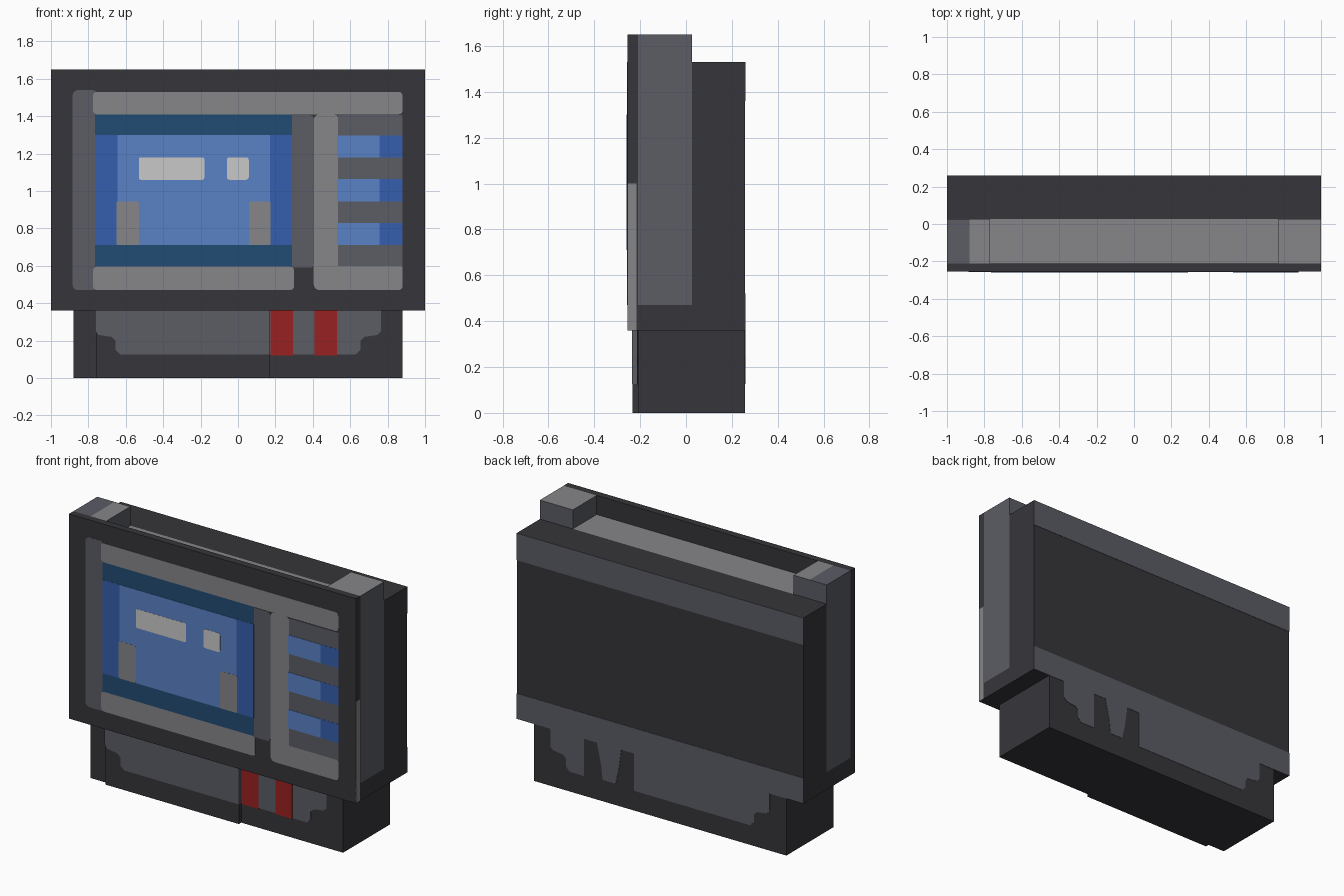
import bpy, bmesh, math

cube = bpy.data.objects.get("Cube")
if cube:
    bpy.data.objects.remove(cube, do_unlink=True)


def material(name, hex_code):
    def lin(i):
        c = int(hex_code[i:i + 2], 16) / 255
        return c / 12.92 if c < 0.04 else ((c + 0.055) / 1.055) ** 2.4
    rgba = (lin(0), lin(2), lin(4), 1)
    m = bpy.data.materials.new(name)
    m.use_nodes = True
    m.diffuse_color = rgba
    m.node_tree.nodes["Principled BSDF"].inputs["Base Color"].default_value = rgba
    return m


charcoal = material("charcoal", "36353a")
slate = material("slate", "5b5d65")
grey = material("grey", "868588")
white = material("off_white", "c9c9c9")
light_blue = material("light_blue", "5a82c6")
blue = material("blue", "355fae")
navy = material("navy", "224c73")
red = material("red", "982121")


def prism(name, outline, y0, y1, mat, top=None):
    """Extrude an x-z outline from y0 to y1; upward faces may take their own colour."""
    bm = bmesh.new()
    face = bm.faces.new([bm.verts.new((x, y0, z)) for x, z in outline])
    new = bmesh.ops.extrude_face_region(bm, geom=[face])["geom"]
    for v in new:
        if isinstance(v, bmesh.types.BMVert):
            v.co.y = y1
    bmesh.ops.recalc_face_normals(bm, faces=bm.faces)
    if top:
        for f in bm.faces:
            f.material_index = int(f.normal.z > 0.9)
    me = bpy.data.meshes.new(name)
    bm.to_mesh(me)
    bm.free()
    me.materials.append(mat)
    if top:
        me.materials.append(top)
    ob = bpy.data.objects.new(name, me)
    bpy.context.collection.objects.link(ob)
    return ob


def rect(x0, x1, z0, z1, r=0):
    """Rectangle outline with optional rounded corners."""
    if not r:
        return [(x0, z0), (x1, z0), (x1, z1), (x0, z1)]
    pts = []
    centres = [(x1 - r, z1 - r), (x0 + r, z1 - r), (x0 + r, z0 + r), (x1 - r, z0 + r)]
    for k, (cx, cz) in enumerate(centres):
        for s in range(4):
            a = math.pi / 2 * (k + s / 3)
            pts.append((cx + r * math.cos(a), cz + r * math.sin(a)))
    return pts


MID, SEAM, BACK = -0.21, 0.027, 0.257
FRONT = -0.255

# Main shell
prism("front_slab", rect(-1, 1, 0.36, 1.65), FRONT, MID, charcoal)
prism("back_shell", rect(-1, 1, 0.36, 1.53), SEAM, BACK, charcoal)
prism("lower_shell", rect(-1, 1, 0.36, 0.47), MID, SEAM, charcoal)
prism("middle_shell", rect(-1, 1, 0.47, 1.53), MID, SEAM, slate, grey)
prism("right_post_outer", rect(-1, -0.88, 1.53, 1.65), MID, SEAM, slate)
prism("right_post_inner", rect(-0.88, -0.77, 1.53, 1.65), MID, SEAM, slate, grey)
prism("left_post", rect(0.77, 1, 1.53, 1.65), MID, SEAM, slate, grey)
prism("slab_left_edge", rect(0.999, 1.001, 0.36, 1.0), FRONT, MID - 0.005, grey)

# Connector neck
prism("neck", rect(-0.88, 0.88, 0, 0.37), MID, BACK, charcoal)
prism("neck_plate", rect(-0.76, 0.17, 0, 0.36), -0.234, MID, charcoal)


def stepped_end(side, inner):
    """Stepped lower corner of the neck panel, closed at x = inner."""
    steps = [(0.765, 0.36), (0.765, 0.25), (0.745, 0.23), (0.675, 0.22),
             (0.655, 0.2), (0.655, 0.15), (0.63, 0.125)]
    return [(side * x, z) for x, z in steps] + [(inner, 0.125), (inner, 0.36)]


prism("neck_panel_right", stepped_end(-1, 0.171), -0.236, MID, slate)
prism("neck_panel_left", stepped_end(1, 0.17), MID - 0.002, MID, slate)
for i, x in enumerate((0.175, 0.41)):
    prism(f"red_stripe_{i}", rect(x, x + 0.118, 0.12, 0.36), MID - 0.004, MID, red)

# Back panels
rear = BACK + 0.002
prism("back_top_band", rect(-1, 1, 1.36, 1.53), BACK, rear, slate)
prism("back_bottom_band", rect(-1, 1, 0.36, 0.52), BACK, rear, slate)
prism("back_neck_panel", stepped_end(-1, 0.18), BACK, rear, slate)
prism("back_neck_end", stepped_end(1, 0.53), BACK, rear, slate)
prism("back_neck_lobe", [(0.27, 0.36), (0.29, 0.22), (0.31, 0.135), (0.4, 0.135),
                         (0.41, 0.22), (0.44, 0.36)], BACK, rear, slate)

# Front relief: (name, colour, layer, corner radius, rectangle)
relief = [
    ("side_column", slate, 1, 0.03, (-0.885, -0.75, 0.47, 1.54)),
    ("top_bar", grey, 2, 0.02, (-0.775, 0.88, 1.41, 1.53)),
    ("bottom_bar", grey, 2, 0.02, (-0.775, 0.3, 0.47, 0.595)),
    ("centre_column", slate, 1, 0.02, (0.27, 0.405, 0.59, 1.405)),
    ("divider_column", grey, 1, 0.03, (0.405, 0.54, 0.47, 1.41)),
    ("corner_bar", grey, 1, 0.02, (0.42, 0.88, 0.47, 0.61)),
    ("screen_frame", navy, 2, 0, (-0.765, 0.29, 0.59, 1.415)),
    ("screen_sides", blue, 3, 0, (-0.765, 0.29, 0.71, 1.3)),
    ("screen", light_blue, 4, 0, (-0.645, 0.17, 0.71, 1.3)),
    ("wide_mark", white, 5, 0.01, (-0.53, -0.18, 1.06, 1.18)),
    ("small_mark", white, 5, 0.015, (-0.06, 0.058, 1.06, 1.18)),
    ("right_block", grey, 5, 0.01, (-0.65, -0.53, 0.71, 0.945)),
    ("left_block", grey, 5, 0.01, (0.058, 0.175, 0.71, 0.945)),
    ("vent_panel", slate, 2, 0, (0.535, 0.88, 0.6, 1.405)),
]
for i in range(3):
    z = 0.71 + i * 0.235
    relief.append((f"vent_dark_{i}", blue, 3, 0, (0.53, 0.88, z, z + 0.118)))
    relief.append((f"vent_light_{i}", light_blue, 4, 0, (0.53, 0.757, z, z + 0.118)))
for name, mat, layer, radius, box in relief:
    prism(name, rect(*box, radius), FRONT - 0.001 * layer, FRONT, mat)
